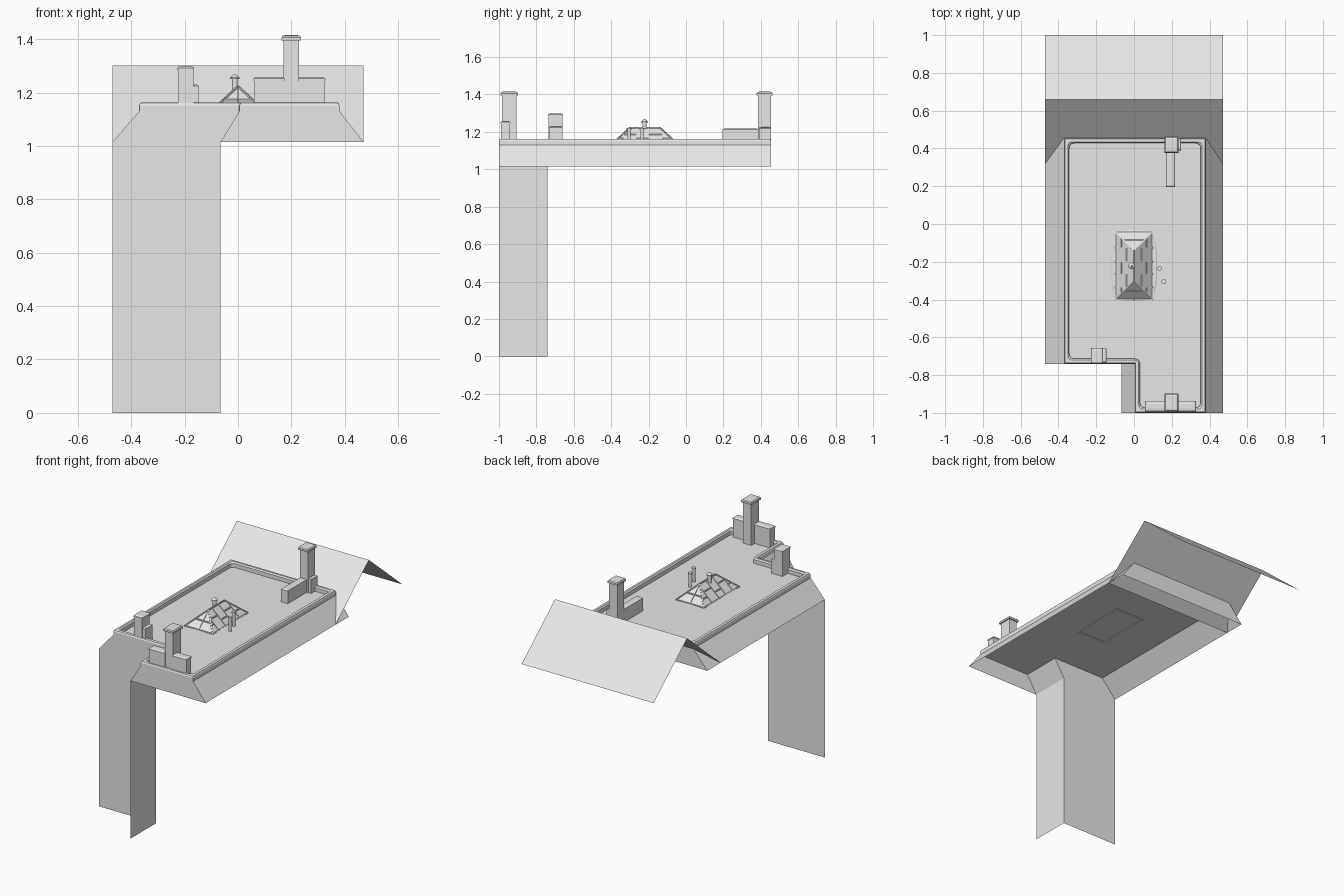
import bpy, bmesh, math
from mathutils import Vector, Matrix

if "Cube" in bpy.data.objects:
    bpy.data.objects.remove(bpy.data.objects["Cube"])

EAVE, DECK, TOP = 1.015, 1.13, 1.163

grey = bpy.data.materials.new("plain_grey")
grey.diffuse_color = (0.8, 0.8, 0.8, 1)
grey.use_nodes = True
grey.node_tree.nodes["Principled BSDF"].inputs["Base Color"].default_value = grey.diffuse_color


def finish(name, bm, recalc=True):
    if recalc:
        bmesh.ops.recalc_face_normals(bm, faces=bm.faces[:])
    me = bpy.data.meshes.new(name)
    bm.to_mesh(me)
    bm.free()
    me.materials.append(grey)
    ob = bpy.data.objects.new(name, me)
    bpy.context.collection.objects.link(ob)
    return ob


def sheet(name, *quads):
    bm = bmesh.new()
    for q in quads:
        bm.faces.new([bm.verts.new(p) for p in q])
    bmesh.ops.remove_doubles(bm, verts=bm.verts[:], dist=1e-5)
    return finish(name, bm, False)


def loft(bm, loops, cap_start=False, cap_end=False):
    """Bridge closed loops of equal length."""
    rings = [[bm.verts.new(p) for p in lp] for lp in loops]
    n = len(rings[0])
    for a, b in zip(rings, rings[1:]):
        for i in range(n):
            j = (i + 1) % n
            bm.faces.new((a[i], a[j], b[j], b[i]))
    if cap_start:
        bm.faces.new(rings[0][::-1])
    if cap_end:
        bm.faces.new(rings[-1])


def block(bm, x0, x1, y0, y1, z0, z1, lip=0.0, cap=0.014):
    """Square shaft with a softly domed, optionally overhanging cap."""
    prof = [(0, z0), (0, z1 - cap), (lip, z1 - cap), (lip, z1 - cap * 0.45),
            (lip - 0.005, z1 - cap * 0.12), (lip - 0.014, z1)]
    if lip == 0:
        prof.pop(2)
    loops = [[(x0 - d, y0 - d, z), (x1 + d, y0 - d, z),
              (x1 + d, y1 + d, z), (x0 - d, y1 + d, z)] for d, z in prof]
    loft(bm, loops, True, True)


def bar(bm, p, q, w, h):
    p, q = Vector(p), Vector(q)
    d = q - p
    m = (Matrix.Translation((p + q) / 2) @ d.to_track_quat('X', 'Z').to_matrix().to_4x4()
         @ Matrix.Diagonal((d.length, w, h, 1)))
    bmesh.ops.create_cube(bm, size=1, matrix=m)


def plan(d, z, r):
    """Stepped roof plan inset by d, with corners rounded by r."""
    c = [Vector(p) for p in ((-.37 + d, -.74 + d), (.005 + d, -.74 + d), (.005 + d, -1 + d),
                             (.38 - d, -1 + d), (.38 - d, .455 - d), (-.37 + d, .455 - d))]
    out = []
    for i, p in enumerate(c):
        a = p + (c[i - 1] - p).normalized() * r
        b = p + (c[(i + 1) % 6] - p).normalized() * r
        for k in range(5):
            t = k / 4
            v = a * (1 - t) ** 2 + p * 2 * t * (1 - t) + b * t * t
            out.append((v.x, v.y, z))
    return out


# Two wall sheets at the front left
sheet("front_wall", [(-.47, -.74, 0), (-.065, -.74, 0), (-.065, -.74, EAVE), (-.47, -.74, EAVE)])
sheet("return_wall", [(-.065, -.74, 0), (-.065, -1, 0), (-.065, -1, EAVE), (-.065, -.74, EAVE)])

# Rear pitched roof
sheet("rear_pitched_roof",
      [(-.47, .32, EAVE), (.47, .32, EAVE), (.47, .66, 1.302), (-.47, .66, 1.302)],
      [(-.47, .66, 1.302), (.47, .66, 1.302), (.47, 1, EAVE), (-.47, 1, EAVE)])

# Sloped skirt below the flat deck, open underneath
low = [(-.47, -.74), (-.065, -.74), (-.065, -1), (.47, -1), (.47, .455), (-.47, .455)]
high = [(-.37, -.74), (.005, -.74), (.005, -1), (.38, -1), (.38, .455), (-.37, .455)]
bm = bmesh.new()
loft(bm, [[(x, y, EAVE) for x, y in low], [(x, y, DECK) for x, y in high]], cap_end=True)
finish("sloped_roof_and_deck", bm)

# Parapet around the deck
bm = bmesh.new()
loft(bm, [plan(d, z, r) for d, z, r in (
    (0, DECK, .002), (0, 1.152, .002), (.004, TOP - .002, .006), (.010, TOP, .01),
    (.020, TOP, .025), (.027, 1.155, .03), (.027, DECK, .03))])
finish("parapet", bm, False)

# Chimneys with their side blocks
bm = bmesh.new()
block(bm, .17, .228, -.985, -.905, DECK, 1.415, .008, .02)
block(bm, .06, .172, -.99, -.94, DECK, 1.258, .002)
block(bm, .226, .325, -.99, -.94, DECK, 1.258, .002)
finish("front_chimney", bm)

bm = bmesh.new()
block(bm, -.225, -.167, -.735, -.66, DECK, 1.298, .003)
block(bm, -.170, -.146, -.732, -.66, DECK, 1.23)
finish("left_chimney", bm)

bm = bmesh.new()
block(bm, .17, .228, .385, .455, DECK, 1.415, .008, .02)
block(bm, .226, .248, .39, .455, DECK, 1.225)
block(bm, .17, .218, .195, .387, DECK, 1.218)
finish("rear_chimney", bm)

# Hipped skylight
X, Y0, Y1, R0, R1, RZ = .10, -.40, -.04, -.30, -.14, 1.222
base = [(-X, Y0, DECK), (X, Y0, DECK), (X, Y1, DECK), (-X, Y1, DECK)]
ra, rb = (0, R0, RZ), (0, R1, RZ)
bm = bmesh.new()
v = [bm.verts.new(p) for p in base + [ra, rb]]
for f in ((0, 1, 4), (1, 2, 5, 4), (2, 3, 5), (3, 0, 4, 5)):
    bm.faces.new([v[i] for i in f])
finish("skylight_glass", bm, False)

# Skylight glazing bars
bm = bmesh.new()
W, H = .007, .008
bar(bm, ra, rb, W, H)
for i, p in enumerate(base):
    bar(bm, p, ra if i < 2 else rb, W, H)
    bar(bm, p, base[(i + 1) % 4], W, H)
stops = [Y0, -.335, -.265, -.20, -.125, Y1]


def on_slope(s, y, t):
    return (s * X * (1 - t), y, DECK + (RZ - DECK) * t)


for s in (-1, 1):
    for y in stops[1:-1]:
        t = min(1, (y - Y0) / (R0 - Y0), (Y1 - y) / (Y1 - R1))
        bar(bm, on_slope(s, y, 0), on_slope(s, y, t), W, H)
    for i, (a, b) in enumerate(zip(stops, stops[1:])):
        t = (.35, .6)[i % 2]
        a = max(a, Y0 + t * (R0 - Y0))
        b = min(b, Y1 - t * (Y1 - R1))
        bar(bm, on_slope(s, a, t), on_slope(s, b, t), .005, H)
for y0, y1 in ((Y0, R0), (Y1, R1)):
    t = .45
    bar(bm, (-X * (1 - t), y0 + (y1 - y0) * t, DECK + (RZ - DECK) * t),
        (X * (1 - t), y0 + (y1 - y0) * t, DECK + (RZ - DECK) * t), .005, H)
    bar(bm, (0, y0, DECK), (0, y1, RZ), .005, H)
finish("skylight_bars", bm)

# Low rounded curb under the skylight
bm = bmesh.new()


def oval(k, z):
    pts = []
    for i in range(32):
        a = i * math.tau / 32
        c, s = math.cos(a), math.sin(a)
        pts.append((.122 * k * math.copysign(abs(c) ** .5, c),
                    -.22 + .188 * k * math.copysign(abs(s) ** .6, s), z))
    return pts


loft(bm, [oval(1, DECK), oval(.96, DECK + .003)], cap_end=True)
finish("skylight_curb", bm)

# Vent pipes and the skylight finial
for name, x, y, z0, rings in (
        ("skylight_finial", -.012, -.222, 1.19, ((.011, 1.25), (.018, 1.25), (.018, 1.256), (.003, 1.268))),
        ("vent_pipe_a", .135, -.235, DECK, ((.009, 1.212), (.013, 1.212), (.013, 1.222))),
        ("vent_pipe_b", .158, -.305, DECK, ((.009, 1.212), (.013, 1.212), (.013, 1.222)))):
    bm = bmesh.new()
    loft(bm, [[(x + r * math.cos(i * math.tau / 12), y + r * math.sin(i * math.tau / 12), z)
               for i in range(12)] for r, z in ((rings[0][0], z0),) + rings], True, True)
    finish(name, bm)
